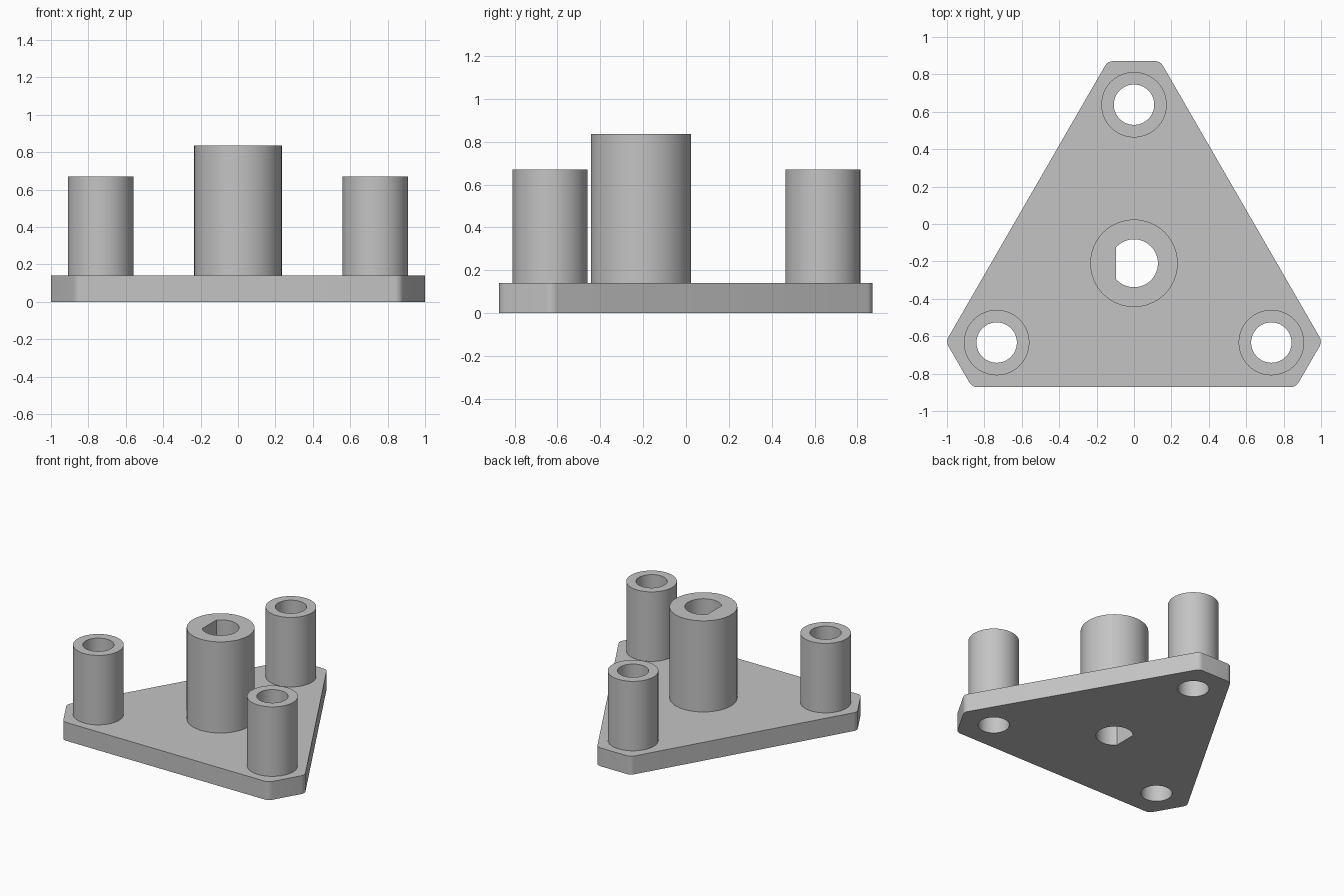
import bpy
import bmesh
from math import acos, cos, pi, radians, sin
from mathutils import Matrix, Vector

cube = bpy.data.objects.get("Cube")
if cube:
    bpy.data.objects.remove(cube, do_unlink=True)

grey = bpy.data.materials.new("light grey")
grey.use_nodes = True
colour = (0.55, 0.55, 0.55, 1)
grey.diffuse_color = colour
grey.node_tree.nodes["Principled BSDF"].inputs["Base Color"].default_value = colour

CENTRE = Vector((0, -0.21))
PLATE_TOP, POST_TOP, HUB_TOP = 0.14, 0.67, 0.835
SIDE, TIP = 0.662, 1.081          # centre to long edge, centre to clipped tip
FILLET = 0.05


def arc(centre, radius, start, end, steps):
    return [centre + radius * Vector((cos(a), sin(a)))
            for a in (start + (end - start) * i / steps for i in range(steps + 1))]


def circle(centre, radius):
    return arc(centre, radius, 0, 2 * pi, 64)[:-1]


def prism(name, loops, bottom, top):
    """Solid between two heights; the first loop is the outline, the rest are holes."""
    bm = bmesh.new()
    caps = ([], [])
    for loop in loops:
        low, high = ([bm.verts.new((p.x, p.y, z)) for p in loop] for z in (bottom, top))
        for i in range(len(loop)):
            bm.faces.new((low[i - 1], low[i], high[i], high[i - 1]))
            for cap, ring in zip(caps, (low, high)):
                cap.append(bm.edges.get((ring[i - 1], ring[i])))
    for cap, z in zip(caps, (-1, 1)):
        bmesh.ops.triangle_fill(bm, edges=cap, use_beauty=True, normal=(0, 0, z))
    bmesh.ops.recalc_face_normals(bm, faces=bm.faces)
    mesh = bpy.data.meshes.new(name)
    bm.to_mesh(mesh)
    bm.free()
    mesh.materials.append(grey)
    obj = bpy.data.objects.new(name, mesh)
    bpy.context.collection.objects.link(obj)
    bpy.ops.object.select_all(action="DESELECT")
    obj.select_set(True)
    bpy.context.view_layer.objects.active = obj
    bpy.ops.object.shade_smooth_by_angle(angle=radians(30))


# Triangle outline with clipped, softly rounded tips
half_tip = (SIDE - TIP * sin(pi / 6)) / cos(pi / 6)
inset = FILLET / cos(pi / 6) * sin(pi / 6)
outline = []
turns = [Matrix.Rotation(k * 2 * pi / 3, 2) for k in range(3)]
for turn in turns:
    for x, start in ((half_tip - inset, pi / 6), (inset - half_tip, pi / 2)):
        corner = arc(Vector((x, TIP - FILLET)), FILLET, start, start + pi / 3, 6)
        outline += [CENTRE + turn @ p for p in corner]

# Shaft bore with one flat on the right side
flat = pi - acos(0.095 / 0.128)
shaft_bore = arc(CENTRE, 0.128, -flat, flat, 48)

posts = [CENTRE + turn @ Vector((0, 0.848)) for turn in turns]
post_bores = [circle(p, 0.108) for p in posts]

# Base plate, hub and three hollow posts
prism("base_plate", [outline, shaft_bore] + post_bores, 0, PLATE_TOP)
prism("centre_hub", [circle(CENTRE, 0.234), shaft_bore], PLATE_TOP, HUB_TOP)
for name, p, bore in zip(("back_post", "right_post", "left_post"), posts, post_bores):
    prism(name, [circle(p, 0.175), bore], PLATE_TOP, POST_TOP)
